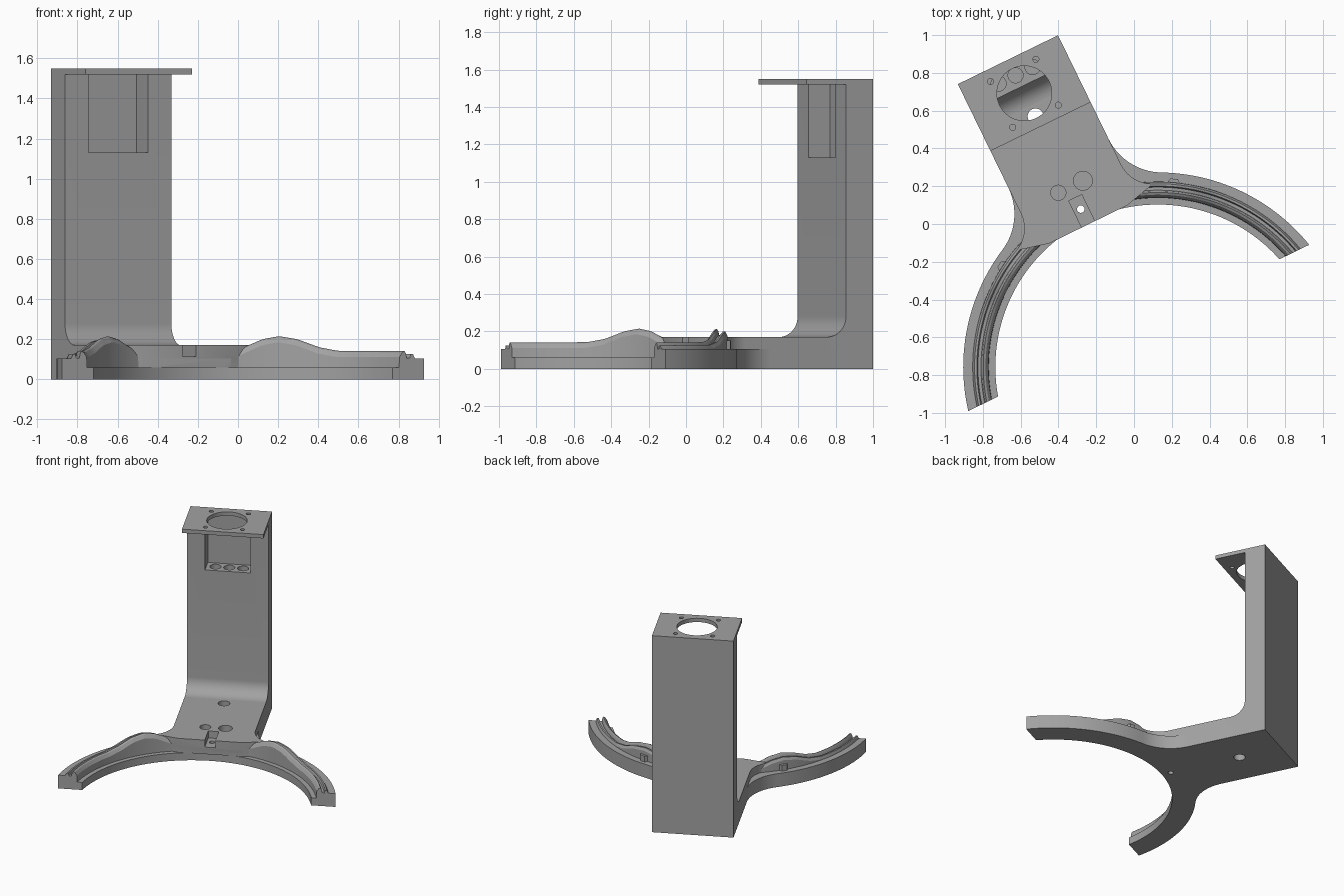
import bpy, bmesh, math
from mathutils import Matrix

cube = bpy.data.objects.get("Cube")
if cube:
    bpy.data.objects.remove(cube)

grey = bpy.data.materials.new("mid grey")
grey.use_nodes = True
COLOUR = (0.36, 0.36, 0.36, 1)
grey.diffuse_color = COLOUR
grey.node_tree.nodes["Principled BSDF"].inputs["Base Color"].default_value = COLOUR

# Everything is built around the centre of the curved arms, then placed
PLACE = Matrix.Translation((0.126, -0.757, 0)) @ Matrix.Rotation(math.radians(26), 4, 'Z')
HALF, BACK, FRONT = 0.295, 1.81, 1.65
R_IN, R_OUT, R_RAIL, TIP = 0.86, 1.03, 0.975, 0.23


def finish(name, bm):
    bmesh.ops.recalc_face_normals(bm, faces=bm.faces)
    mesh = bpy.data.meshes.new(name)
    bm.to_mesh(mesh)
    bm.free()
    mesh.materials.append(grey)
    mesh.transform(PLACE)
    obj = bpy.data.objects.new(name, mesh)
    bpy.context.collection.objects.link(obj)
    return obj


def prism(name, points, shift):
    bm = bmesh.new()
    face = bm.faces.new([bm.verts.new(p) for p in points])
    new = bmesh.ops.extrude_face_region(bm, geom=[face])["geom"]
    bmesh.ops.translate(bm, vec=shift, verts=[g for g in new if isinstance(g, bmesh.types.BMVert)])
    return finish(name, bm)


def slab(name, outline, z0, z1):
    return prism(name, [(x, y, z0) for x, y in outline], (0, 0, z1 - z0))


def box(name, x0, x1, y0, y1, z0, z1):
    return slab(name, [(x0, y0), (x1, y0), (x1, y1), (x0, y1)], z0, z1)


def cylinder(name, x, y, r, z0, z1, n=40):
    return slab(name, arc(x, y, r, 0, math.tau * (n - 1) / n, n), z0, z1)


def arc(x, y, r, a0, a1, n):
    return [(x + r * math.cos(a0 + (a1 - a0) * i / (n - 1)),
             y + r * math.sin(a0 + (a1 - a0) * i / (n - 1))) for i in range(n)]


def polar(r, t):
    return r * math.sin(t), r * math.cos(t)


def ring(r, t0, t1, n=32):
    return [polar(r, t0 + (t1 - t0) * i / (n - 1)) for i in range(n)]


def end_angle(r):
    return math.acos(TIP / r)


def fillet(r_arc, start):
    """Curve from the straight side to the arc, and the angle where they meet."""
    r = (HALF ** 2 + start ** 2 - r_arc ** 2) / (2 * (r_arc - HALF))
    t = math.atan2(HALF + r, start)
    return arc(HALF + r, start, r, math.pi, 1.5 * math.pi - t, 16), t


def mirrored(half):
    """Close a right-hand outline with its left-hand mirror image."""
    left = [(-x, y) for x, y in reversed(half) if abs(x) > 1e-6]
    return half + left


def boolean(target, other, operation):
    mod = target.modifiers.new(operation, 'BOOLEAN')
    mod.operation, mod.solver, mod.object = operation, 'EXACT', other
    bpy.context.view_layer.objects.active = target
    bpy.ops.object.modifier_apply(modifier=mod.name)
    bpy.data.objects.remove(other)


# Curved foot: low floor, raised web and higher central block
side, meet = fillet(R_OUT, 1.2)
outer = [(HALF, BACK)] + side + ring(R_OUT, meet, end_angle(R_OUT))[1:]
front = [(0.403, 0.883), (0.23, 0.84)]
body = slab("stand_body", mirrored(outer + ring(R_IN, end_angle(R_IN), 0, 48)), 0, 0.06)
web = slab("web", mirrored(outer + ring(R_RAIL, end_angle(R_RAIL), 0.45) + front), 0.06, 0.105)
block_side, block_meet = fillet(0.97, 1.05)
block = slab("block", mirrored([(HALF, BACK)] + block_side + front[1:]), 0.105, 0.17)

# Upright with a cove at the bottom and an overhanging top plate
profile = arc(FRONT - 0.11, 0.28, 0.11, -math.pi / 2, 0, 12)
profile += [(FRONT, 1.52), (1.416, 1.52), (1.416, 1.55), (BACK, 1.55), (BACK, 0.17)]
upright = prism("upright", [(-HALF, b, z) for b, z in profile], (2 * HALF, 0, 0))
for part in (web, block, upright):
    boolean(body, part, 'UNION')

# Pocket, large opening, screw holes and cable holes
cutters = [
    box("pocket", -0.165, 0.165, 1.522, 1.778, 1.13, 1.52),
    cylinder("opening", 0, 1.612, 0.145, 1.5, 1.6, 64),
    cylinder("rear_hole", 0, 1.476, 0.042, -0.1, 0.3),
    cylinder("left_hole", 0.076, 1.06, 0.05, 0.05, 0.3),
    cylinder("right_hole", -0.069, 1.06, 0.04, 0.05, 0.3),
    box("front_slot", -0.038, 0.038, 0.7, 0.997, 0.115, 0.3),
    cylinder("drain_hole", 0, 0.93, 0.02, -0.1, 0.3, 20),
]
for sx in (-1, 1):
    for sy in (-1, 1):
        cutters.append(cylinder("screw_hole", sx * 0.134, 1.612 + sy * 0.135, 0.016, 1.5, 1.6, 20))
for x in (-0.1, 0, 0.1):
    cutters.append(cylinder("pocket_hole", x, 1.718, 0.04, 0.9, 1.2))
for cutter in cutters:
    boolean(body, cutter, 'DIFFERENCE')

# Grooved rails that swell into a hump near the block
HUMP = [(0.25, 0.115), (0.35, 0.16), (0.45, 0.2), (0.54, 0.215), (0.64, 0.2),
        (0.76, 0.16), (0.87, 0.142), (1.4, 0.14)]


def rail_height(t):
    for (t0, h0), (t1, h1) in zip(HUMP, HUMP[1:]):
        if t <= t1:
            f = max(0, (t - t0) / (t1 - t0))
            return h0 + (h1 - h0) * f
    return HUMP[-1][1]


def rail(name, sign, steps=56):
    bm = bmesh.new()
    rows = []
    for i in range(steps + 1):
        t_mid = 0.25 + (end_angle(0.94) - 0.25) * i / steps
        h = rail_height(t_mid)
        section = [(0.895, 0.055), (0.897, h - 0.03), (0.912, h - 0.006), (0.924, h),
                   (0.932, h - 0.012), (0.936, h - 0.035), (0.952, h - 0.035),
                   (0.958, h - 0.015), (0.97, h - 0.015), (0.98, h - 0.035), (0.982, 0.055)]
        row = []
        for r, z in section:
            t = 0.25 + (end_angle(r) - 0.25) * i / steps
            x, y = polar(r, t)
            row.append(bm.verts.new((sign * x, y, z)))
        rows.append(row)
    count = len(rows[0])
    for a, b in zip(rows, rows[1:]):
        for j in range(count):
            k = (j + 1) % count
            bm.faces.new((a[j], a[k], b[k], b[j]))
    bm.faces.new(rows[0])
    bm.faces.new(rows[-1])
    return finish(name, bm)


def bracket(name, sign):
    corners = [polar(r, t) for r, t in ((0.97, 0.5), (1.0, 0.52), (1.0, 0.56), (0.97, 0.58))]
    return slab(name, [(sign * x, y) for x, y in corners], 0.1, 0.15)


parts = [body]
for label, sign in (("left", 1), ("right", -1)):
    parts += [rail(label + "_rail", sign), bracket(label + "_bracket", sign)]

# Smooth curved surfaces while keeping crisp edges
bpy.ops.object.select_all(action='DESELECT')
for part in parts:
    part.select_set(True)
bpy.context.view_layer.objects.active = body
bpy.ops.object.shade_smooth_by_angle(angle=math.radians(25))
